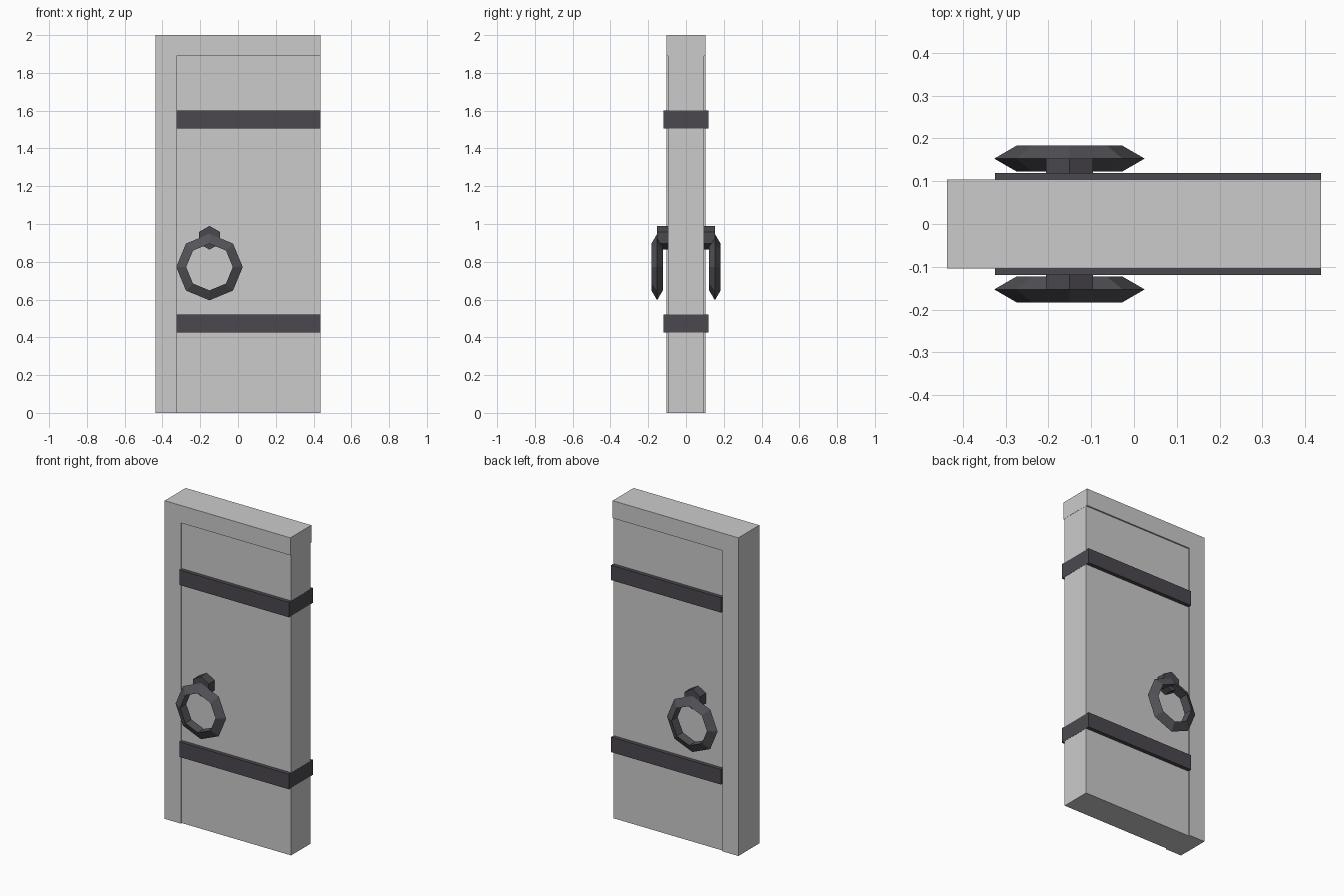
import bpy, bmesh, math

if "Cube" in bpy.data.objects:
    bpy.data.objects.remove(bpy.data.objects["Cube"])


def material(name, rgb):
    m = bpy.data.materials.new(name)
    m.diffuse_color = (*rgb, 1)
    m.use_nodes = True
    m.node_tree.nodes["Principled BSDF"].inputs["Base Color"].default_value = m.diffuse_color
    return m


iron = material("dark_iron", (0.07, 0.066, 0.076))
ring_iron = material("ring_iron", (0.09, 0.088, 0.1))


def extrude_profile(name, points, y0, y1, mat=None):
    """Solid made from an (x, z) outline pushed along y."""
    bm = bmesh.new()
    face = bm.faces.new([bm.verts.new((x, y0, z)) for x, z in points])
    ext = bmesh.ops.extrude_face_region(bm, geom=[face])
    verts = [v for v in ext["geom"] if isinstance(v, bmesh.types.BMVert)]
    bmesh.ops.translate(bm, vec=(0, y1 - y0, 0), verts=verts)
    bmesh.ops.recalc_face_normals(bm, faces=bm.faces)
    return finish(name, bm, mat)


def finish(name, bm, mat):
    me = bpy.data.meshes.new(name)
    bm.to_mesh(me)
    bm.free()
    if mat:
        me.materials.append(mat)
    ob = bpy.data.objects.new(name, me)
    bpy.context.collection.objects.link(ob)
    return ob


def rect(x0, x1, z0, z1):
    return [(x0, z0), (x1, z0), (x1, z1), (x0, z1)]


def ring(name, cx, cy, cz, major, minor, mat, sides=8, section=3):
    """Low-poly ring standing in the xz plane, with a triangular section."""
    bm = bmesh.new()
    loops = []
    for i in range(sides):
        a = 2 * math.pi * i / sides
        loop = []
        for j in range(section):
            b = 2 * math.pi * j / section
            r = major + minor * math.cos(b)
            loop.append(bm.verts.new((cx + r * math.cos(a),
                                      cy + minor * math.sin(b),
                                      cz + r * math.sin(a))))
        loops.append(loop)
    for i in range(sides):
        p, q = loops[i], loops[(i + 1) % sides]
        for j in range(section):
            k = (j + 1) % section
            bm.faces.new((p[j], p[k], q[k], q[j]))
    bmesh.ops.recalc_face_normals(bm, faces=bm.faces)
    return finish(name, bm, mat)


LEFT, RIGHT, INNER = -0.437, 0.437, -0.325

# L-shaped frame: closing post and top rail
extrude_profile("frame", [(LEFT, 0), (INNER, 0), (INNER, 1.89), (RIGHT, 1.89),
                          (RIGHT, 2), (LEFT, 2)], -0.104, 0.104)

# Recessed door panel
extrude_profile("panel", rect(INNER, RIGHT - 0.001, 0, 1.89), -0.095, 0.095)

# Iron straps wrapping the panel
for label, z0, z1 in (("lower", 0.425, 0.52), ("upper", 1.506, 1.6)):
    extrude_profile(label + "_strap", rect(INNER, RIGHT, z0, z1),
                    -0.119, 0.119, iron)

# Hexagonal mount and pull ring on each side
hexagon = [(-0.151 + 0.063 * math.sin(i * math.pi / 3),
            0.927 + 0.063 * math.cos(i * math.pi / 3)) for i in range(6)]
for label, s in (("front", -1), ("back", 1)):
    extrude_profile(label + "_ring_mount", hexagon, s * 0.09, s * 0.153, iron)
    ring(label + "_pull_ring", -0.151, s * 0.153, 0.772, 0.141, 0.035, ring_iron)
